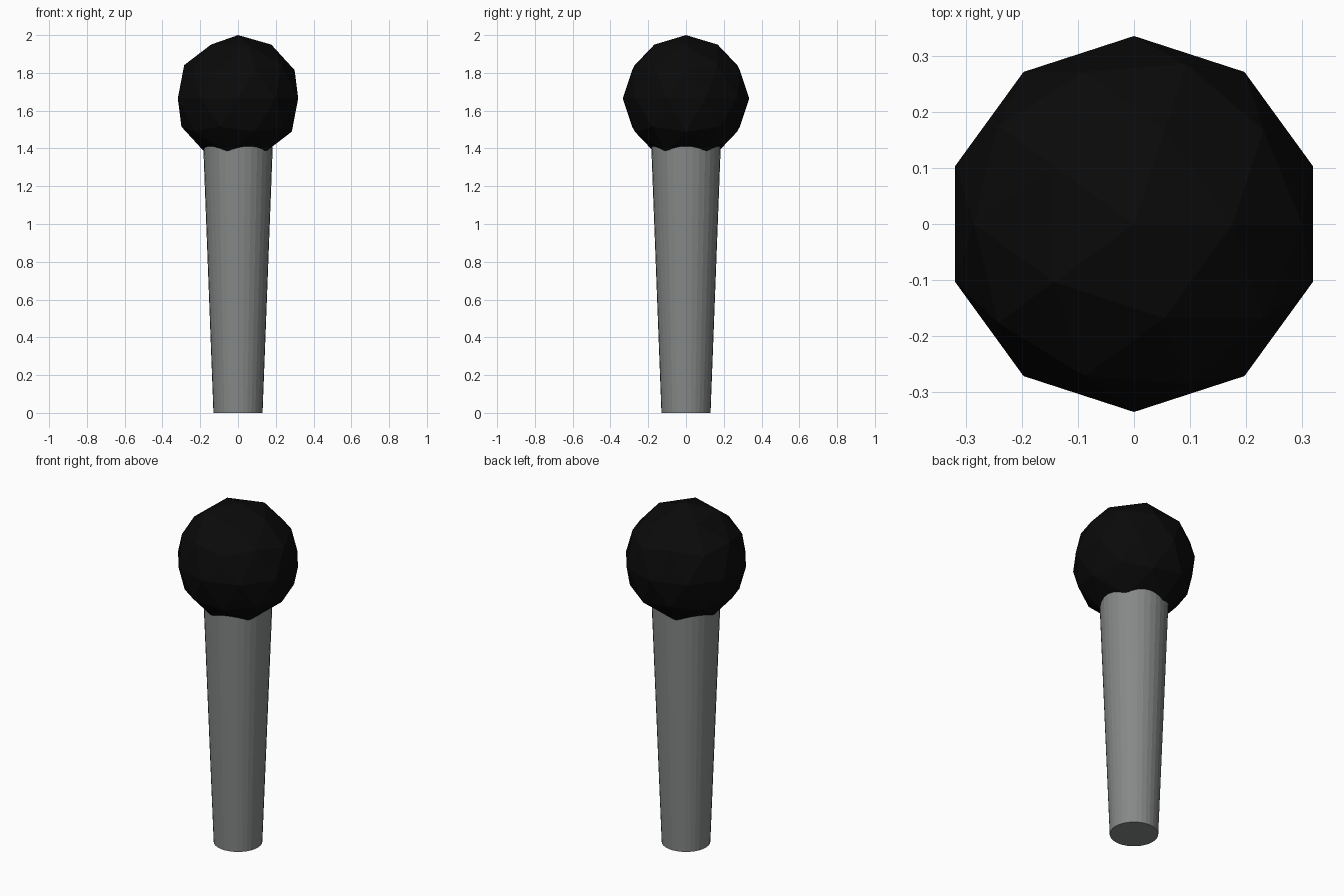
import bpy

if "Cube" in bpy.data.objects:
    bpy.data.objects.remove(bpy.data.objects["Cube"])

BALL_R = 0.335
HANDLE_H = 1.44

# Tapered handle, its top sunk slightly into the ball
bpy.ops.mesh.primitive_cone_add(vertices=32, radius1=0.13, radius2=0.185,
                                depth=HANDLE_H, location=(0, 0, HANDLE_H / 2))
handle = bpy.context.object
handle.name = "handle"

# Low-poly faceted ball head
bpy.ops.mesh.primitive_ico_sphere_add(subdivisions=2, radius=BALL_R,
                                      location=(0, 0, 2 - BALL_R))
head = bpy.context.object
head.name = "ball_head"

# Black head material
black = bpy.data.materials.new("black")
black.diffuse_color = (0.003, 0.003, 0.003, 1)
black.use_nodes = True
black.node_tree.nodes["Principled BSDF"].inputs["Base Color"].default_value = black.diffuse_color
head.data.materials.append(black)

# Grey handle material
grey = bpy.data.materials.new("grey")
grey.diffuse_color = (0.24, 0.25, 0.25, 1)
grey.use_nodes = True
grey.node_tree.nodes["Principled BSDF"].inputs["Base Color"].default_value = grey.diffuse_color
handle.data.materials.append(grey)
